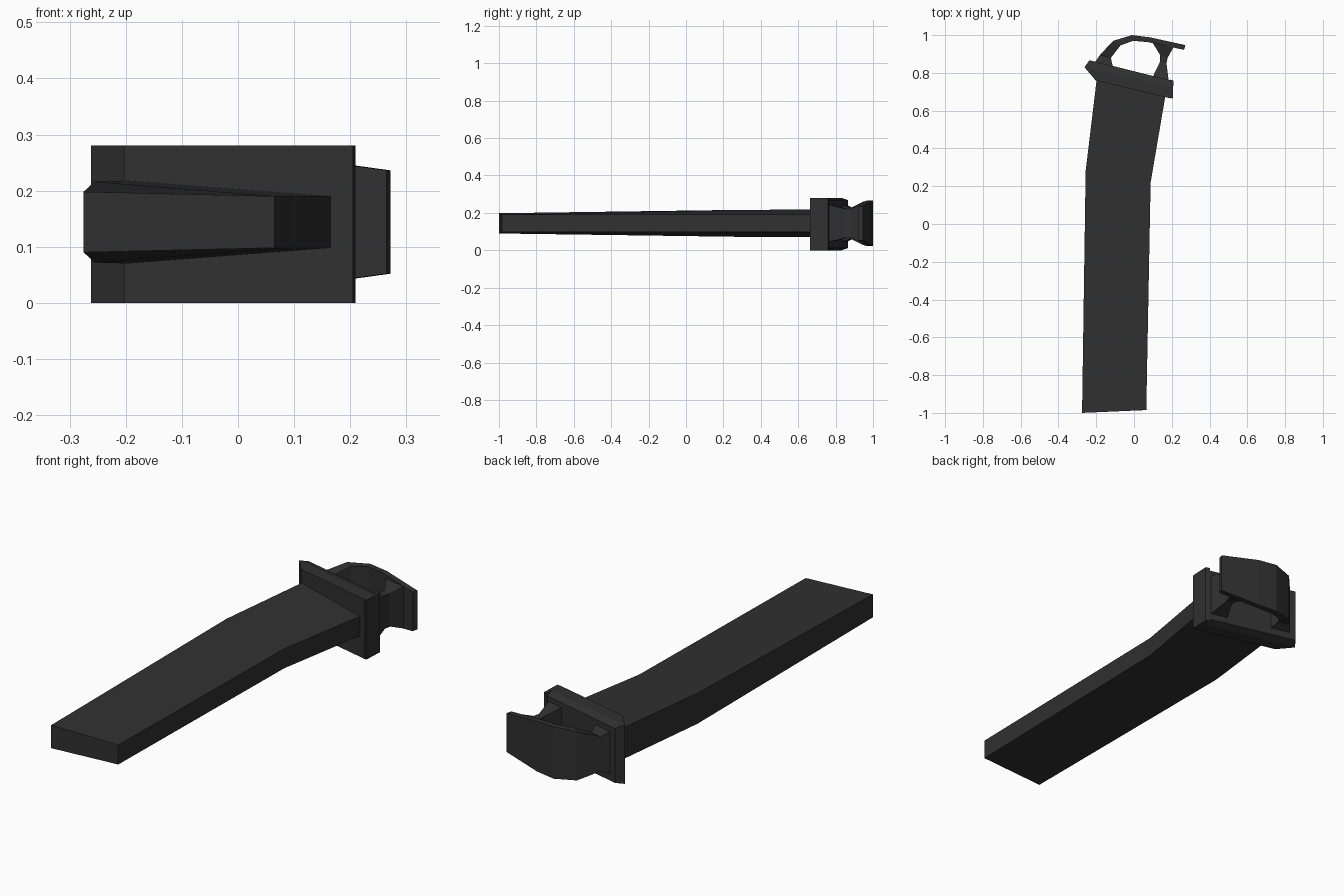
import bpy, bmesh, math

if "Cube" in bpy.data.objects:
    bpy.data.objects.remove(bpy.data.objects["Cube"])

mat = bpy.data.materials.new("charcoal black")
mat.diffuse_color = (0.03, 0.03, 0.03, 1)
mat.use_nodes = True
mat.node_tree.nodes["Principled BSDF"].inputs["Base Color"].default_value = mat.diffuse_color


def loft(name, rings, smooth=None):
    """Skin a row of equal-sized rings and cap both ends."""
    bm = bmesh.new()
    vs = [[bm.verts.new(p) for p in r] for r in rings]
    n = len(rings[0])
    for a, b in zip(vs, vs[1:]):
        for i in range(n):
            j = (i + 1) % n
            bm.faces.new((a[i], a[j], b[j], b[i]))
    bm.faces.new(vs[0][::-1])
    bm.faces.new(vs[-1])
    bmesh.ops.recalc_face_normals(bm, faces=bm.faces)
    me = bpy.data.meshes.new(name)
    bm.to_mesh(me)
    bm.free()
    me.materials.append(mat)
    ob = bpy.data.objects.new(name, me)
    bpy.context.collection.objects.link(ob)
    if smooth:
        bpy.context.view_layer.objects.active = ob
        ob.select_set(True)
        bpy.ops.object.shade_smooth_by_angle(angle=math.radians(smooth))
        ob.select_set(False)
    return ob


def section(left, right, hl, hr, zc=0.144):
    """Four-cornered ring between two plan points with a half height at each."""
    (ax, ay), (bx, by) = left, right
    return [(ax, ay, zc - hl), (bx, by, zc - hr), (bx, by, zc + hr), (ax, ay, zc + hl)]


# long bent bar, thicker along its left edge
loft("grip_bar", [
    section((-0.275, -1.0), (0.065, -0.985), 0.054, 0.046),
    section((-0.256, 0.28), (0.088, 0.22), 0.072, 0.046),
    section((-0.197, 0.77), (0.168, 0.69), 0.074, 0.046),
], 30)

# tilted collar plate: front face, widest rim, stepped back
loft("collar_plate", [
    section((-0.203, 0.76), (0.195, 0.665), 0.14, 0.14, 0.14),
    section((-0.262, 0.83), (0.205, 0.725), 0.14, 0.14, 0.14),
    section((-0.236, 0.867), (0.209, 0.757), 0.128, 0.128, 0.14),
])
loft("collar_side", [
    section((0.194, 0.667), (0.205, 0.664), 0.14, 0.14, 0.14),
    section((0.19, 0.765), (0.209, 0.758), 0.14, 0.14, 0.14),
])

# curved band: outer point, inner point, half height
band = [
    ((-0.215, 0.845), (-0.11, 0.82), 0.105),
    ((-0.18, 0.895), (-0.122, 0.88), 0.082),
    ((-0.11, 0.97), (-0.072, 0.945), 0.115),
    ((-0.01, 1.0), (-0.005, 0.97), 0.122),
    ((0.085, 0.988), (0.08, 0.962), 0.118),
    ((0.272, 0.947), (0.265, 0.922), 0.092),
]
loft("hook_band", [section(o, i, h, h) for o, i, h in band])

# right post, pinched in the middle
post = [
    ((0.095, 0.77), (0.185, 0.745), 0.105),
    ((0.138, 0.86), (0.172, 0.85), 0.078),
    ((0.138, 0.895), (0.178, 0.88), 0.078),
    ((0.095, 0.965), (0.21, 0.937), 0.1),
]
loft("hook_post", [section(a, b, h, h) for a, b, h in post])
